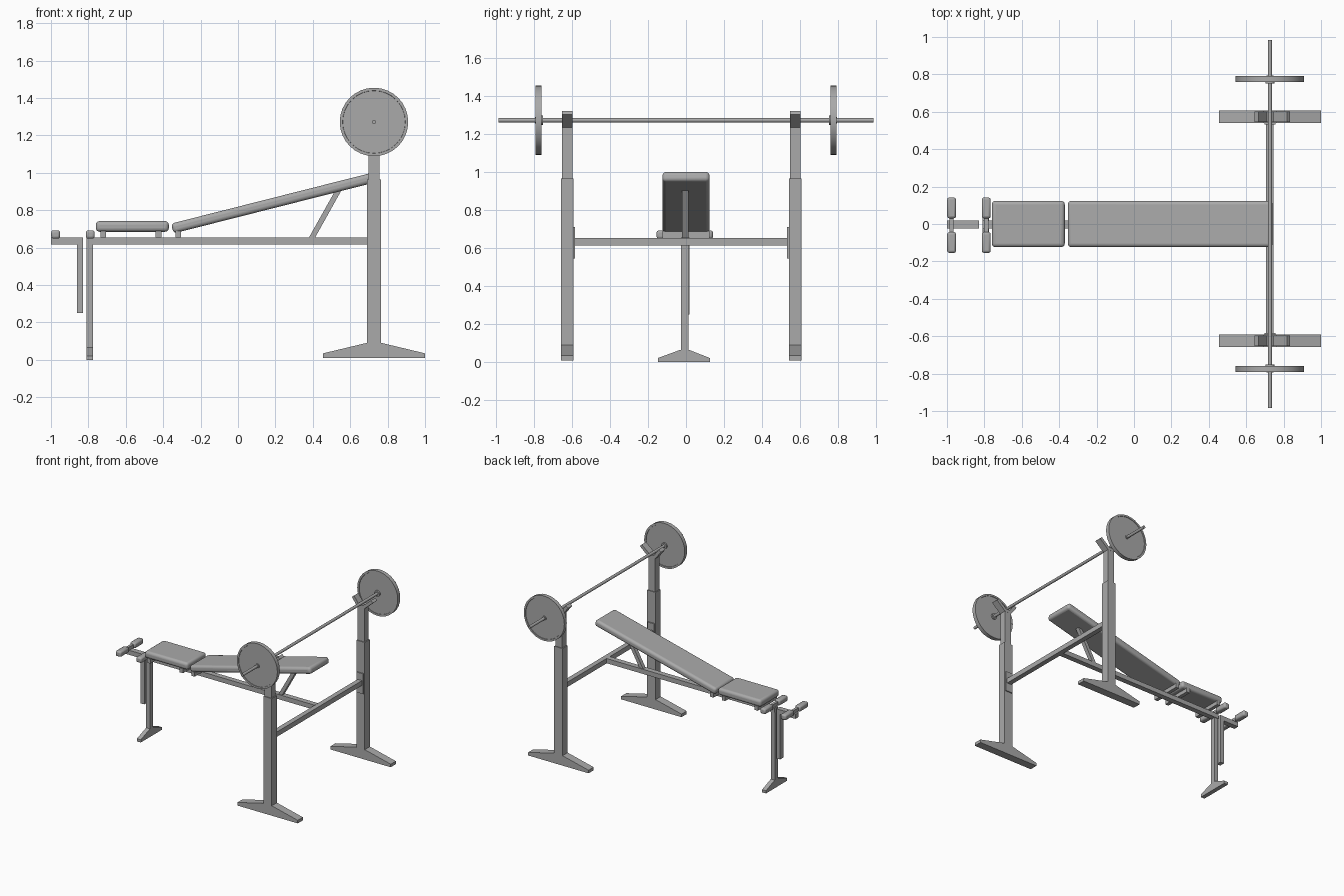
import bpy, bmesh, math
from mathutils import Matrix, Vector

cube = bpy.data.objects.get("Cube")
if cube:
    bpy.data.objects.remove(cube, do_unlink=True)

GREY = (0.4, 0.4, 0.4, 1.0)
metal = bpy.data.materials.new("mid_grey")
metal.use_nodes = True
metal.diffuse_color = GREY
metal.node_tree.nodes["Principled BSDF"].inputs["Base Color"].default_value = GREY


def finish(name, bm, bevel=0.0, segments=3):
    bmesh.ops.recalc_face_normals(bm, faces=bm.faces)
    mesh = bpy.data.meshes.new(name)
    bm.to_mesh(mesh)
    bm.free()
    mesh.materials.append(metal)
    obj = bpy.data.objects.new(name, mesh)
    bpy.context.collection.objects.link(obj)
    if bevel:
        mod = obj.modifiers.new("rounding", 'BEVEL')
        mod.width, mod.segments = bevel, segments
        bpy.ops.object.select_all(action='DESELECT')
        obj.select_set(True)
        bpy.context.view_layer.objects.active = obj
        bpy.ops.object.shade_smooth_by_angle(angle=math.radians(40))
    return obj


def box(name, x, y, z, bevel=0.0, segments=3):
    """Box from (min, max) ranges."""
    bm = bmesh.new()
    bmesh.ops.create_cube(bm, size=1)
    for v in bm.verts:
        v.co = [(a + b) / 2 + c * (b - a) for c, (a, b) in zip(v.co, (x, y, z))]
    return finish(name, bm, bevel, segments)


def prism(name, outline, span, along='y', bevel=0.0, segments=3):
    """Extrude an outline of (horizontal, z) points along x or y."""
    bm = bmesh.new()
    a, b = span
    place = (lambda h, z: (h, a, z)) if along == 'y' else (lambda h, z: (a, h, z))
    face = bm.faces.new([bm.verts.new(place(h, z)) for h, z in outline])
    new = bmesh.ops.extrude_face_region(bm, geom=[face])["geom"]
    shift = Vector((0, b - a, 0) if along == 'y' else (b - a, 0, 0))
    bmesh.ops.translate(bm, vec=shift, verts=[v for v in new if isinstance(v, bmesh.types.BMVert)])
    return finish(name, bm, bevel, segments)


def lathe(name, profile, x, z, sides):
    """Closed (radius, y) profile turned about an axis parallel to y."""
    bm = bmesh.new()
    rings = []
    for i in range(sides):
        t = math.tau * i / sides
        rings.append([bm.verts.new((x + r * math.cos(t), y, z + r * math.sin(t))) for r, y in profile])
    n = len(profile)
    for i in range(sides):
        p, q = rings[i], rings[(i + 1) % sides]
        for k in range(n):
            bm.faces.new((p[k], p[(k + 1) % n], q[(k + 1) % n], q[k]))
    obj = finish(name, bm)
    bpy.ops.object.select_all(action='DESELECT')
    obj.select_set(True)
    bpy.context.view_layer.objects.active = obj
    bpy.ops.object.shade_smooth_by_angle(angle=math.radians(40))
    return obj


def foot_outline(left, right, mid_a, mid_b, base, end, top):
    return [(left, base), (right, base), (right, end), (mid_b, top), (mid_a, top), (left, end)]


BAR_X, BAR_Z = 0.727, 1.272

# Rack uprights with feet, telescoping tubes, cradles and cross-bar brackets
for side, mid, inner in (("right", -0.625, 1), ("left", 0.574, -1)):
    half = 0.033
    span = (mid - half, mid + half)
    prism(side + "_rack_foot", foot_outline(0.455, 1.0, 0.685, 0.77, 0.01, 0.035, 0.09), span)
    box(side + "_rack_post", (0.69, 0.765), span, (0.085, 0.965))
    box(side + "_inner_tube", (0.697, 0.757), (mid - 0.027, mid + 0.027), (0.95, 1.245))
    prism(side + "_bar_cradle", [(0.697, 1.235), (0.757, 1.235), (0.835, 1.303), (0.818, 1.32),
                                 (0.745, 1.259), (0.709, 1.259), (0.665, 1.32), (0.645, 1.303)],
          (mid - 0.028, mid + 0.028))
    face = mid + inner * half
    box(side + "_cross_bracket", (0.697, 0.757), sorted((face, face + inner * 0.009)), (0.545, 0.71))

# Rails
box("rack_cross_bar", (0.707, 0.747), (-0.59, 0.54), (0.613, 0.653))
box("bench_rail", (-0.81, 0.71), (-0.025, 0.018), (0.617, 0.655))

# Front leg and its foot
box("front_leg", (-0.81, -0.775), (-0.027, 0.012), (0.05, 0.65))
prism("front_leg_foot", foot_outline(-0.147, 0.125, -0.03, 0.015, 0.0, 0.022, 0.065),
      (-0.81, -0.775), along='x')

# Leg-curl lever
box("lever_arm", (-1.0, -0.828), (-0.025, 0.018), (0.618, 0.655))
box("lever_drop", (-0.862, -0.828), (-0.025, 0.018), (0.25, 0.64))

# Foam rollers on axles
for place, x in (("outer", -0.975), ("inner", -0.79)):
    box(place + "_roller_axle", (x - 0.011, x + 0.011), (-0.06, 0.045), (0.652, 0.682))
    for side, y in (("right", (-0.155, -0.043)), ("left", (0.03, 0.142))):
        box(place + "_" + side + "_roller", (x - 0.024, x + 0.024), y, (0.648, 0.693), 0.012, 2)

# Seat pad and the cross supports beneath the pads
box("seat_pad", (-0.76, -0.37), (-0.124, 0.124), (0.685, 0.742), 0.02, 4)
for name, x in (("seat_front", -0.72), ("seat_rear", -0.425), ("backrest", -0.32)):
    box(name + "_support", (x - 0.015, x + 0.015), (-0.124, 0.124), (0.654, 0.69))

# Inclined backrest and its strut
back = box("backrest_pad", (0, 1.125), (-0.124, 0.124), (0, 0.054), 0.02, 4)
back.data.transform(Matrix.Translation((-0.345, 0, 0.676)) @ Matrix.Rotation(math.radians(-14.2), 4, 'Y'))
prism("backrest_strut", [(0.377, 0.65), (0.41, 0.65), (0.555, 0.91), (0.517, 0.9)], (-0.02, 0.012))

# Barbell: shaft, plates with a shallow recess, collars
lathe("bar_shaft", [(0.0005, -0.985), (0.0115, -0.985), (0.0115, 0.985), (0.0005, 0.985)], BAR_X, BAR_Z, 16)
for side, s in (("right", -1), ("left", 1)):
    a, b = 0.76, 0.792
    plate = [(0.01, a + 0.004), (0.167, a + 0.004), (0.168, a), (0.183, a),
             (0.183, b), (0.168, b), (0.167, b - 0.004), (0.01, b - 0.004)]
    lathe(side + "_weight_plate", [(r, s * y) for r, y in plate], BAR_X, BAR_Z, 32)
    collar = [(0.008, 0.752), (0.024, 0.752), (0.024, 0.77), (0.018, 0.77), (0.018, 0.795), (0.008, 0.795)]
    lathe(side + "_collar", [(r, s * y) for r, y in collar], BAR_X, BAR_Z, 16)
